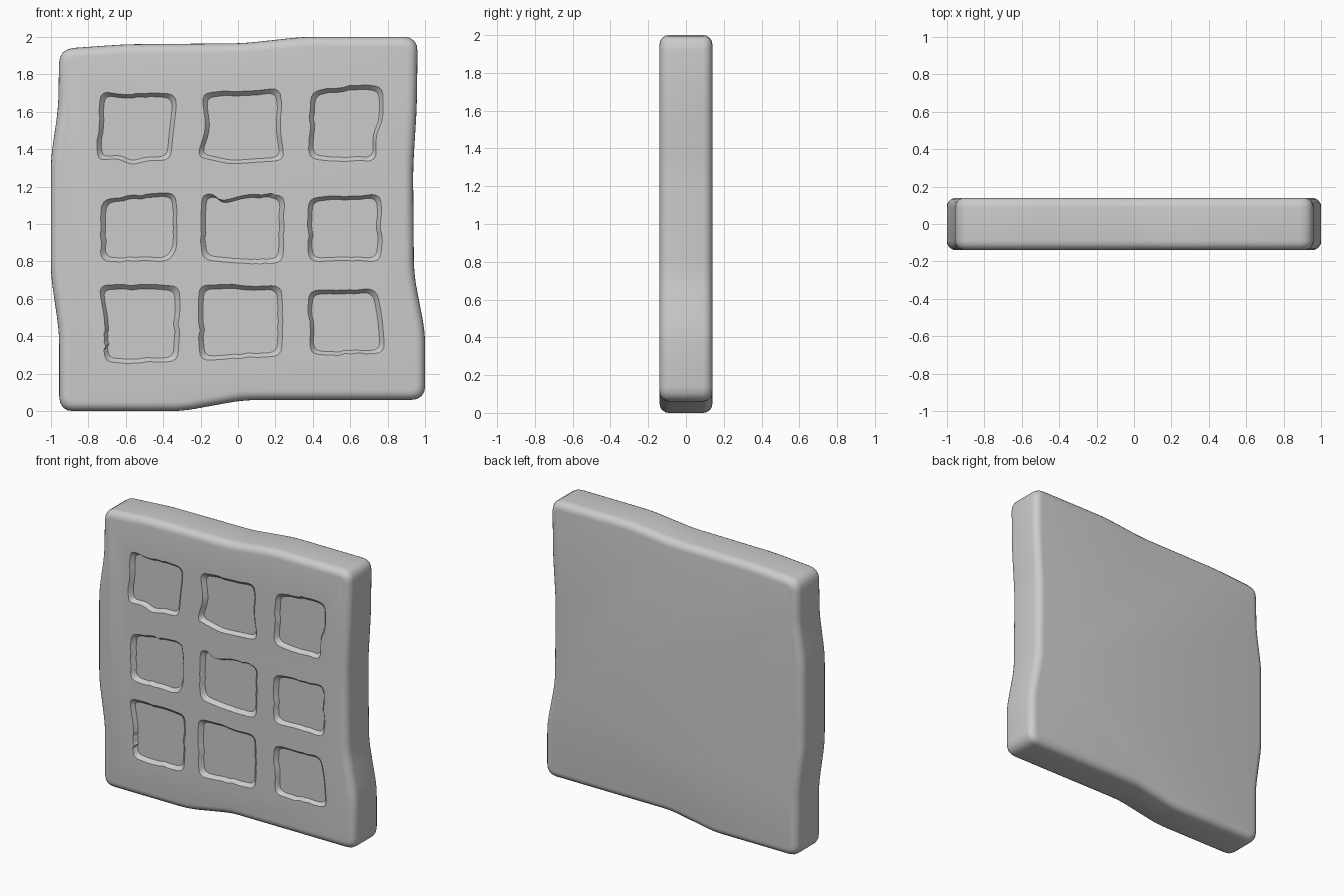
import bpy, bmesh, math, random
from mathutils import Vector

if "Cube" in bpy.data.objects:
    bpy.data.objects.remove(bpy.data.objects["Cube"])

random.seed(4)
HALF = 0.14      # half thickness of the slab
ROUND = 0.05     # radius of the slab's rims
DEPTH = 0.026    # pocket depth


def loft(bm, loops):
    """Closed solid through a series of equal-length vertex loops (x, y, z)."""
    rings = [[bm.verts.new(p) for p in loop] for loop in loops]
    n = len(rings[0])
    for a, b in zip(rings, rings[1:]):
        for i in range(n):
            bm.faces.new((a[i], a[(i + 1) % n], b[(i + 1) % n], b[i]))
    bm.faces.new(rings[0])
    bm.faces.new(rings[-1][::-1])


def finish(name, bm):
    bmesh.ops.recalc_face_normals(bm, faces=bm.faces[:])
    mesh = bpy.data.meshes.new(name)
    bm.to_mesh(mesh)
    bm.free()
    ob = bpy.data.objects.new(name, mesh)
    bpy.context.collection.objects.link(ob)
    return ob


def inset(points, d):
    """Move every side of a counter-clockwise polygon inwards by d."""
    pts = [Vector(p) for p in points]
    out = []
    for i, p in enumerate(pts):
        a = (p - pts[i - 1]).normalized()
        b = (pts[(i + 1) % len(pts)] - p).normalized()
        na, nb = Vector((-a.y, a.x)), Vector((-b.y, b.x))
        out.append(p + (na + nb) * d / (1 + na.dot(nb)))
    return out


def rounded(points, radius, steps=4, chip=0.0):
    """Round every corner of a polygon and optionally chip its longer sides."""
    pts = [Vector(p) for p in points]
    out = []
    for i, p in enumerate(pts):
        a, b = pts[i - 1] - p, pts[(i + 1) % len(pts)] - p
        ra, rb = min(radius, a.length * 0.4), min(radius, b.length * 0.4)
        s, e = p + a.normalized() * ra, p + b.normalized() * rb
        for k in range(steps + 1):
            t = k / steps
            out.append(s * (1 - t) ** 2 + p * (2 * t * (1 - t)) + e * t * t)
        if chip and b.length > 0.2:
            side = Vector((-b.y, b.x)).normalized()
            for t in (0.3, 0.4, 0.5, 0.6, 0.7):
                out.append(p + b * t + side * random.uniform(-chip, chip))
    return out


# Slab: wavy outline, lofted front to back with quarter-round rims
outline = [(-.955, 0), (-.3, 0), (.03, .06), (1, .06), (1, .42), (.94, .73),
           (.935, 1.3), (.955, 1.62), (.96, 2), (.35, 2), (.03, 1.965),
           (-.6, 1.96), (-.955, 1.935), (-.96, 1.62), (-1, 1.35), (-1, .73),
           (-.955, .42)]
levels = []
for k in range(6):
    a = math.radians(90 * k / 5)
    levels.append((-HALF + ROUND * (1 - math.sin(a)), ROUND * (1 - math.cos(a))))
levels = levels[::-1] + [(-y, d) for y, d in levels]
bm = bmesh.new()
loft(bm, [[(p.x, y, p.y) for p in rounded(inset(outline, d), 0.08 - d)]
          for y, d in levels])
slab = finish("slab", bm)

# Pocket rims, row by row, with the larger chips as extra points
top_row = [
    [(-.755, 1.34), (-.64, 1.35), (-.57, 1.315), (-.48, 1.34), (-.36, 1.34),
     (-.345, 1.5), (-.325, 1.66), (-.36, 1.70), (-.62, 1.69), (-.735, 1.71)],
    [(-.22, 1.36), (-.13, 1.34), (-.04, 1.32), (.1, 1.33), (.25, 1.34),
     (.225, 1.5), (.23, 1.725), (-.195, 1.70), (-.17, 1.51)],
    [(.375, 1.35), (.5, 1.335), (.74, 1.335), (.735, 1.47), (.775, 1.56),
     (.775, 1.73), (.68, 1.745), (.39, 1.71)]]
middle_row = [
    [(-.735, .80), (-.37, .80), (-.325, .87), (-.33, 1.15), (-.38, 1.17),
     (-.73, 1.13)],
    [(-.195, .81), (0, .79), (.24, .79), (.25, 1.155), (.05, 1.16),
     (-.09, 1.12), (-.14, 1.165), (-.195, 1.15)],
    [(.375, .80), (.765, .80), (.765, 1.16), (.375, 1.14)]]
bottom_row = [
    [(-.715, .26), (-.32, .265), (-.31, .67), (-.745, .675), (-.71, .48)],
    [(-.205, .27), (.235, .295), (.235, .67), (-.21, .675)],
    [(.385, .32), (.43, .30), (.785, .31), (.77, .5), (.74, .655), (.375, .645)]]

# Tapered cutter for the pockets
bm = bmesh.new()
for rim in top_row + middle_row + bottom_row:
    pts = rounded(rim, 0.055, chip=0.006)
    mid = sum(pts, Vector((0, 0))) / len(pts)
    loops = []
    for y, scale in ((-HALF - DEPTH, 1.11), (-HALF + DEPTH, 0.89)):
        loop = [mid + (p - mid) * scale for p in pts]
        loops.append([(p.x, y, p.y) for p in loop])
    loft(bm, loops)
cutter = finish("pocket_cutter", bm)
cutter.hide_render = True

cut = slab.modifiers.new("pockets", 'BOOLEAN')
cut.operation = 'DIFFERENCE'
cut.solver = 'EXACT'
cut.object = cutter

# Apply the cut, then shade
bpy.context.view_layer.objects.active = slab
slab.select_set(True)
bpy.ops.object.modifier_apply(modifier=cut.name)
bpy.data.objects.remove(cutter, do_unlink=True)
bpy.ops.object.shade_smooth_by_angle(angle=math.radians(30))
